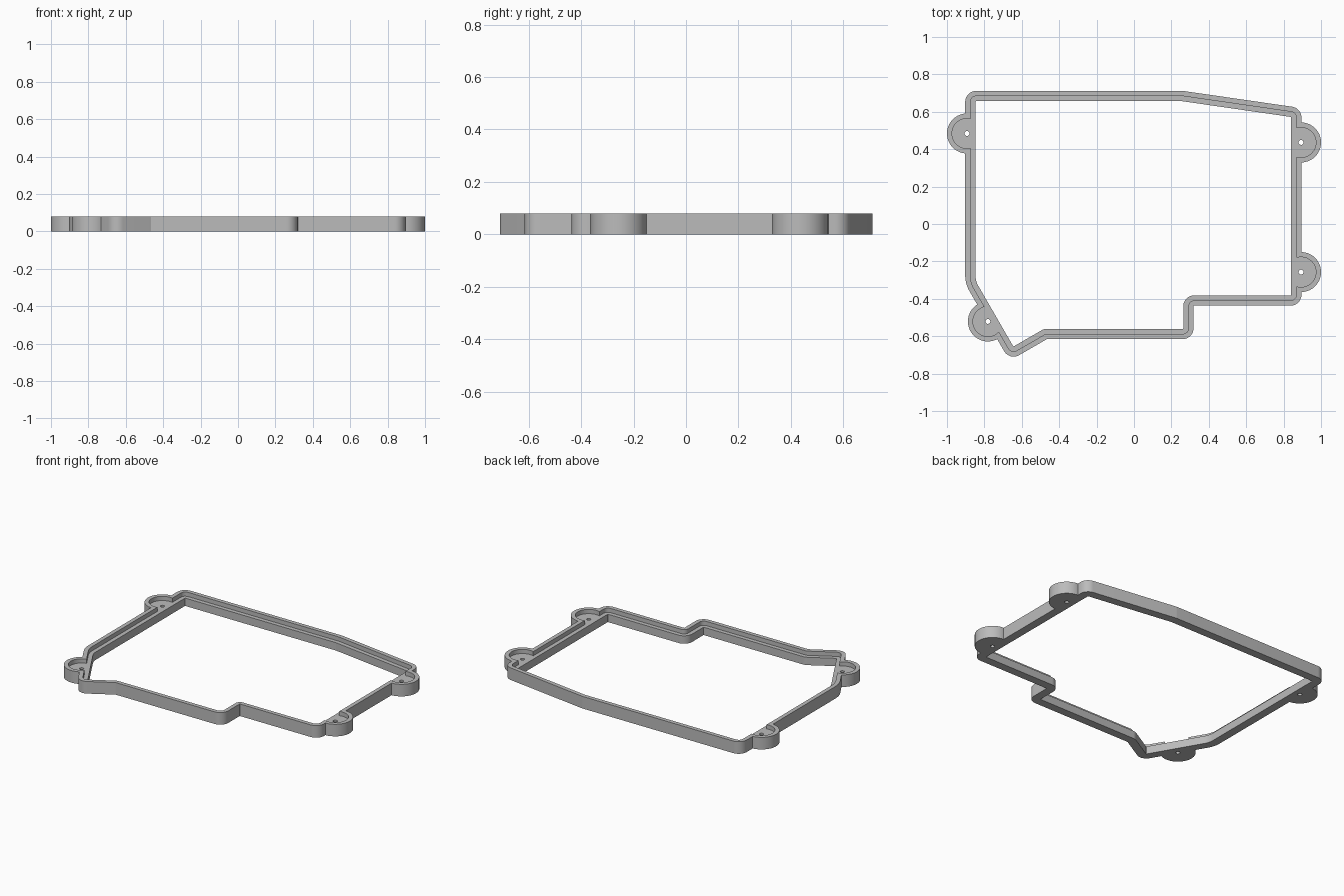
import bpy, bmesh
from math import atan2, cos, sin, pi
from mathutils import Vector

HEIGHT, LEDGE = 0.08, 0.052
HALF_WIDTH = 0.0275

# Wall centreline corners, counter-clockwise: x, y, bend radius
CORNERS = [
    (-0.875, 0.684, 0.031), (-0.875, -0.312, 0.14), (-0.655, -0.693, 0.031),
    (-0.473, -0.588, 0.031), (0.291, -0.588, 0.031), (0.291, -0.409, 0.031),
    (0.868, -0.409, 0.031), (0.868, 0.596, 0.031), (0.26, 0.684, 0.031),
]
# Screw lug centres
LUGS = [(-0.893, 0.484), (0.893, 0.436), (0.893, -0.257), (-0.781, -0.521)]

old = bpy.data.objects.get("Cube")
if old:
    bpy.data.objects.remove(old, do_unlink=True)

grey = bpy.data.materials.new("plain grey")
grey.use_nodes = True
grey.diffuse_color = (0.5, 0.5, 0.5, 1)
grey.node_tree.nodes["Principled BSDF"].inputs["Base Color"].default_value = (0.5, 0.5, 0.5, 1)


def outline(offset, steps=10):
    """Rounded wall outline, moved outward from the centreline by offset."""
    points = []
    for i, (x, y, r) in enumerate(CORNERS):
        p = Vector((x, y))
        before = (p - Vector(CORNERS[i - 1][:2])).normalized()
        after = (Vector(CORNERS[(i + 1) % len(CORNERS)][:2]) - p).normalized()
        turn = atan2(before.cross(after), before.dot(after))
        side = 1 if turn > 0 else -1
        inward = (after - before).normalized()
        centre = p + inward * r / cos(turn / 2)
        start = atan2(-before.x, before.y)      # angle of the outward normal
        radius = side * r + offset
        for k in range(steps + 1):
            a = start + turn * k / steps
            points.append(centre + Vector((cos(a), sin(a))) * radius)
    return points


def circle(centre, radius, count=64):
    return [Vector(centre) + Vector((cos(a), sin(a))) * radius
            for a in (2 * pi * k / count for k in range(count))]


def prism(name, points, low, high):
    bm = bmesh.new()
    face = bm.faces.new([bm.verts.new((p.x, p.y, low)) for p in points])
    top = bmesh.ops.extrude_face_region(bm, geom=[face])["geom"]
    bmesh.ops.translate(bm, vec=(0, 0, high - low),
                        verts=[g for g in top if isinstance(g, bmesh.types.BMVert)])
    bmesh.ops.recalc_face_normals(bm, faces=bm.faces)
    mesh = bpy.data.meshes.new(name)
    bm.to_mesh(mesh)
    bm.free()
    mesh.materials.append(grey)
    obj = bpy.data.objects.new(name, mesh)
    bpy.context.collection.objects.link(obj)
    return obj


def combine(target, tool, operation):
    tool.hide_render = True
    mod = target.modifiers.new(tool.name, 'BOOLEAN')
    mod.operation, mod.object, mod.solver = operation, tool, 'EXACT'
    bpy.ops.object.select_all(action='DESELECT')
    bpy.context.view_layer.objects.active = target
    target.select_set(True)
    bpy.ops.object.modifier_apply(modifier=mod.name)
    bpy.data.objects.remove(tool, do_unlink=True)


# Solid plate with its lugs
frame = prism("gasket_frame", outline(HALF_WIDTH), 0, HEIGHT)
for c in LUGS:
    combine(frame, prism("lug", circle(c, 0.107), 0, HEIGHT), 'UNION')

# Large opening through the middle
combine(frame, prism("opening", outline(-HALF_WIDTH), -1, 1), 'DIFFERENCE')

# Lowered inner ledge, running into the lug pockets, and screw holes
combine(frame, prism("ledge_cut", outline(0), LEDGE, 1), 'DIFFERENCE')
for c in LUGS:
    combine(frame, prism("pocket_cut", circle(c, 0.08), LEDGE, 1), 'DIFFERENCE')
    combine(frame, prism("screw_hole", circle(c, 0.013, 24), -1, 1), 'DIFFERENCE')

bpy.ops.object.shade_smooth_by_angle(angle=pi / 6)
